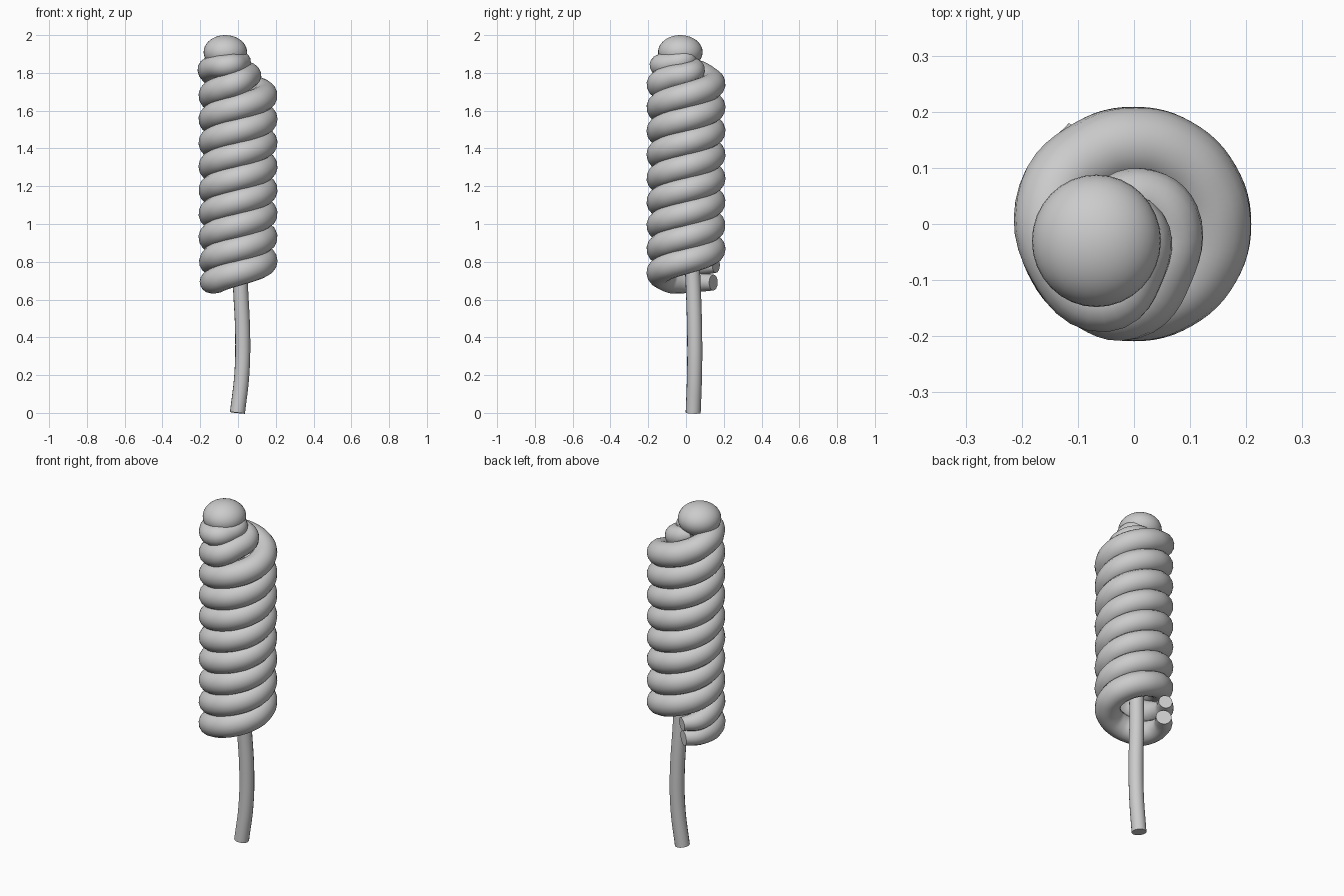
import bpy
from math import cos, sin, radians

if "Cube" in bpy.data.objects:
    bpy.data.objects.remove(bpy.data.objects["Cube"])


def tube(name, points, bevel_res=6, res=6):
    """Round tube through (x, y, z, radius) points, capped and smooth."""
    cu = bpy.data.curves.new(name, 'CURVE')
    cu.dimensions = '3D'
    cu.bevel_depth = 1.0
    cu.bevel_resolution = bevel_res
    cu.resolution_u = res
    cu.use_fill_caps = True
    sp = cu.splines.new('BEZIER')
    sp.bezier_points.add(len(points) - 1)
    for bp, (x, y, z, r) in zip(sp.bezier_points, points):
        bp.co = (x, y, z)
        bp.radius = r
        bp.handle_left_type = bp.handle_right_type = 'AUTO'
    ob = bpy.data.objects.new(name, cu)
    bpy.context.collection.objects.link(ob)
    bpy.ops.object.select_all(action='DESELECT')
    ob.select_set(True)
    bpy.context.view_layer.objects.active = ob
    bpy.ops.object.convert(target='MESH')
    bpy.ops.object.shade_smooth_by_angle(angle=radians(50))
    return bpy.context.object


def helix(a0, a1, z_at_360, step=30):
    """Regular part of a strand: 0.25 rise per turn."""
    return [(0.14 * cos(radians(a)), 0.14 * sin(radians(a)),
             z_at_360 + 0.25 * (a - 360) / 360, 0.069)
            for a in range(a0, a1 + 1, step)]


# Lower strand: blunt thin start, coils up, tucks in behind the knob
strand_a = [(-0.085, 0.145, 0.69, 0.042), (-0.14, 0.06, 0.692, 0.052)]
strand_a += helix(210, 1680, 0.805)
strand_a += [(-0.01, -0.14, 1.745, 0.067), (0.045, -0.08, 1.775, 0.063),
             (0.057, 0.01, 1.795, 0.06), (0.01, 0.045, 1.815, 0.055),
             (-0.06, 0.02, 1.84, 0.05)]
tube("lower_strand", strand_a)

# Upper strand: ends in a small loop under the knob
strand_b = [(-0.085, 0.16, 0.778, 0.037), (-0.14, 0.07, 0.785, 0.055)]
strand_b += helix(210, 1560, 0.93)
strand_b += [(-0.142, 0.05, 1.805, 0.066), (-0.13, -0.07, 1.83, 0.06),
             (-0.05, -0.135, 1.84, 0.058), (0.0, -0.08, 1.85, 0.056),
             (0.005, -0.01, 1.865, 0.055), (-0.06, 0.01, 1.88, 0.05)]
tube("upper_strand", strand_b)

# Rounded knob on top
bpy.ops.mesh.primitive_uv_sphere_add(segments=32, ring_count=20, radius=1,
                                     location=(-0.067, -0.03, 1.91))
knob = bpy.context.object
knob.name = "top_knob"
knob.scale = (0.115, 0.118, 0.09)
bpy.ops.object.shade_smooth()

# Slightly bowed stick
tube("stick", [(-0.003, 0.038, 0, 0.04), (0.02, 0.045, 0.2, 0.04),
               (0.025, 0.046, 0.4, 0.04), (0.012, 0.037, 0.7, 0.04),
               (0.0, 0.01, 1.2, 0.04), (-0.01, 0, 1.8, 0.04)])
